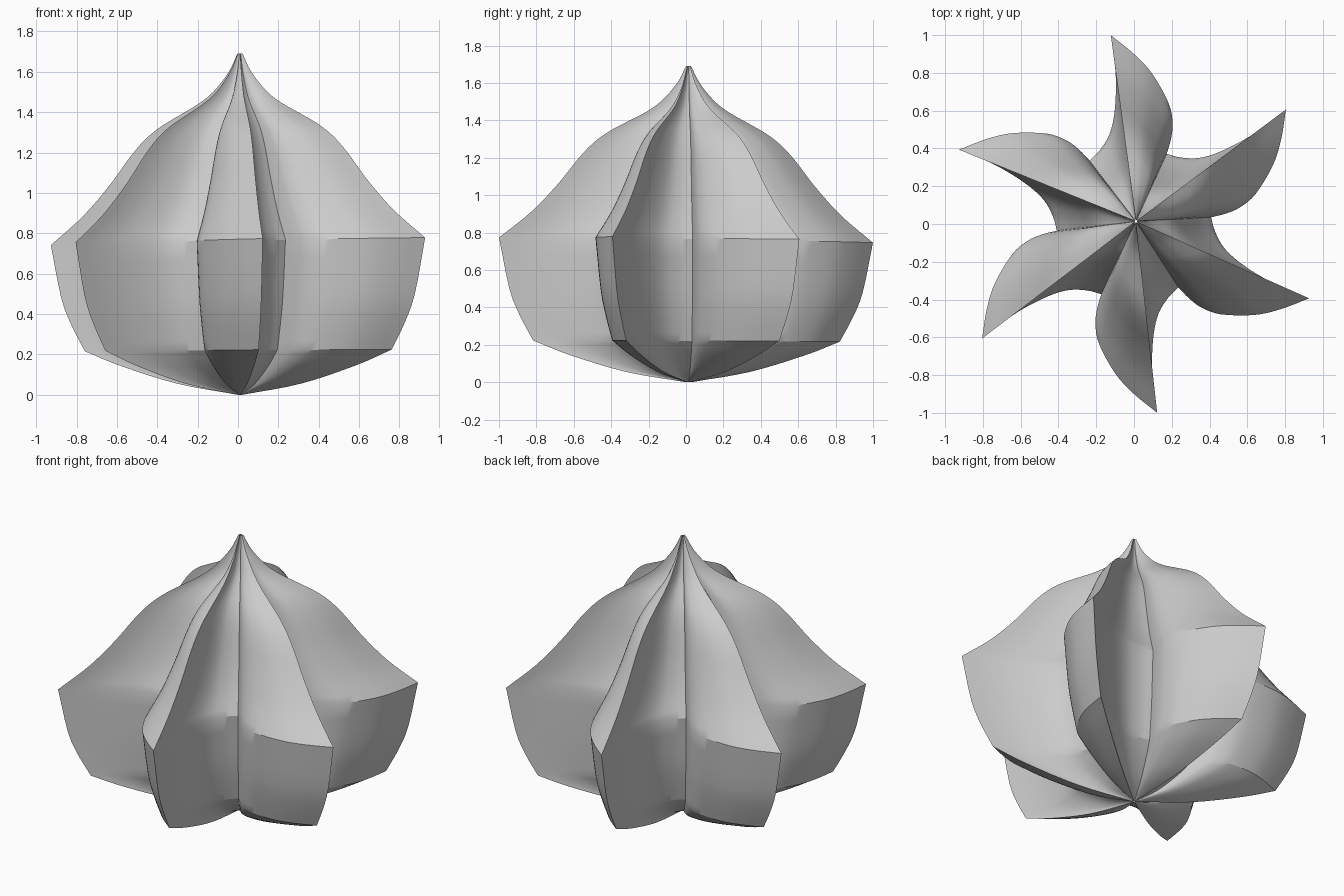
import bpy, bmesh, math
from mathutils import Vector

cube = bpy.data.objects.get("Cube")
if cube:
    bpy.data.objects.remove(cube, do_unlink=True)


def smooth_path(points, steps):
    """Catmull-Rom curve through 2D points, keeping both ends."""
    p = [Vector(q) for q in points]
    p = [2 * p[0] - p[1]] + p + [2 * p[-1] - p[-2]]
    out = []
    for a, b, c, d in zip(p, p[1:], p[2:], p[3:]):
        for i in range(steps):
            t = i / steps
            out.append(0.5 * (2 * b + (c - a) * t + (2 * a - 5 * b + 4 * c - d) * t ** 2
                              + (3 * b - a - 3 * c + d) * t ** 3))
    return out + [p[-2]]


def polar(points):
    return [(r * math.cos(math.radians(a)), r * math.sin(math.radians(a))) for a, r in points]


# One curved petal in plan: bulging side up to the tip, then the hollow side
LOBES = 6
TIP_ANGLE = math.radians(37)
bulge = polar([(-32, 0.41), (-30.5, 0.49), (-28, 0.57), (-23, 0.665), (-14, 0.80), (-7, 0.90), (0, 1.007)])
hollow = polar([(0, 1.007), (-0.2, 0.88), (0.4, 0.74), (3.2, 0.59), (8.5, 0.49), (18, 0.43), (28, 0.41)])
petal = smooth_path(bulge, 4)[:-1] + smooth_path(hollow, 4)[:-1]

# Height profile as (scale, height): underside, wall, swirled top
underside = [(0.012, 0.0), (0.33, 0.055), (0.63, 0.145), (0.82, 0.22)]
wall = [(0.82, 0.22), (0.89, 0.35), (0.945, 0.49), (1.0, 0.76)]
top = [(1.0, 0.76), (0.83, 0.9), (0.69, 1.05), (0.58, 1.19), (0.5, 1.275), (0.42, 1.335),
       (0.33, 1.385), (0.22, 1.445), (0.14, 1.505), (0.06, 1.6), (0.014, 1.69)]
profile = smooth_path(underside, 4)[:-1] + smooth_path(wall, 3)[:-1] + smooth_path(top, 4)

# Sweep the star section up the profile
bm = bmesh.new()
rings = []
for scale, height in profile:
    ring = []
    for k in range(LOBES):
        angle = TIP_ANGLE + k * math.tau / LOBES
        c, s = math.cos(angle), math.sin(angle)
        for u, v in petal:
            x, y = scale * (u * c - v * s), scale * (u * s + v * c)
            lean = min(1, height / 0.76) * (0.015 * x - 0.012 * y)
            ring.append(bm.verts.new((x + 0.01 * (1 - scale), y + 0.014 * (1 - scale), height + lean)))
    rings.append(ring)
for low, high in zip(rings, rings[1:]):
    n = len(low)
    for j in range(n):
        bm.faces.new((low[j], low[(j + 1) % n], high[(j + 1) % n], high[j]))

mesh = bpy.data.meshes.new("piped_dollop")
bm.to_mesh(mesh)
bm.free()
dollop = bpy.data.objects.new("piped_dollop", mesh)
bpy.context.collection.objects.link(dollop)

# Single pale grey colour
grey = bpy.data.materials.new("pale_grey")
grey.use_nodes = True
grey.diffuse_color = (0.6, 0.6, 0.6, 1)
grey.node_tree.nodes["Principled BSDF"].inputs["Base Color"].default_value = (0.6, 0.6, 0.6, 1)
mesh.materials.append(grey)

# Smooth surfaces with crisp ridges and valleys
bpy.ops.object.select_all(action='DESELECT')
dollop.select_set(True)
bpy.context.view_layer.objects.active = dollop
bpy.ops.object.shade_smooth_by_angle(angle=math.radians(30))
